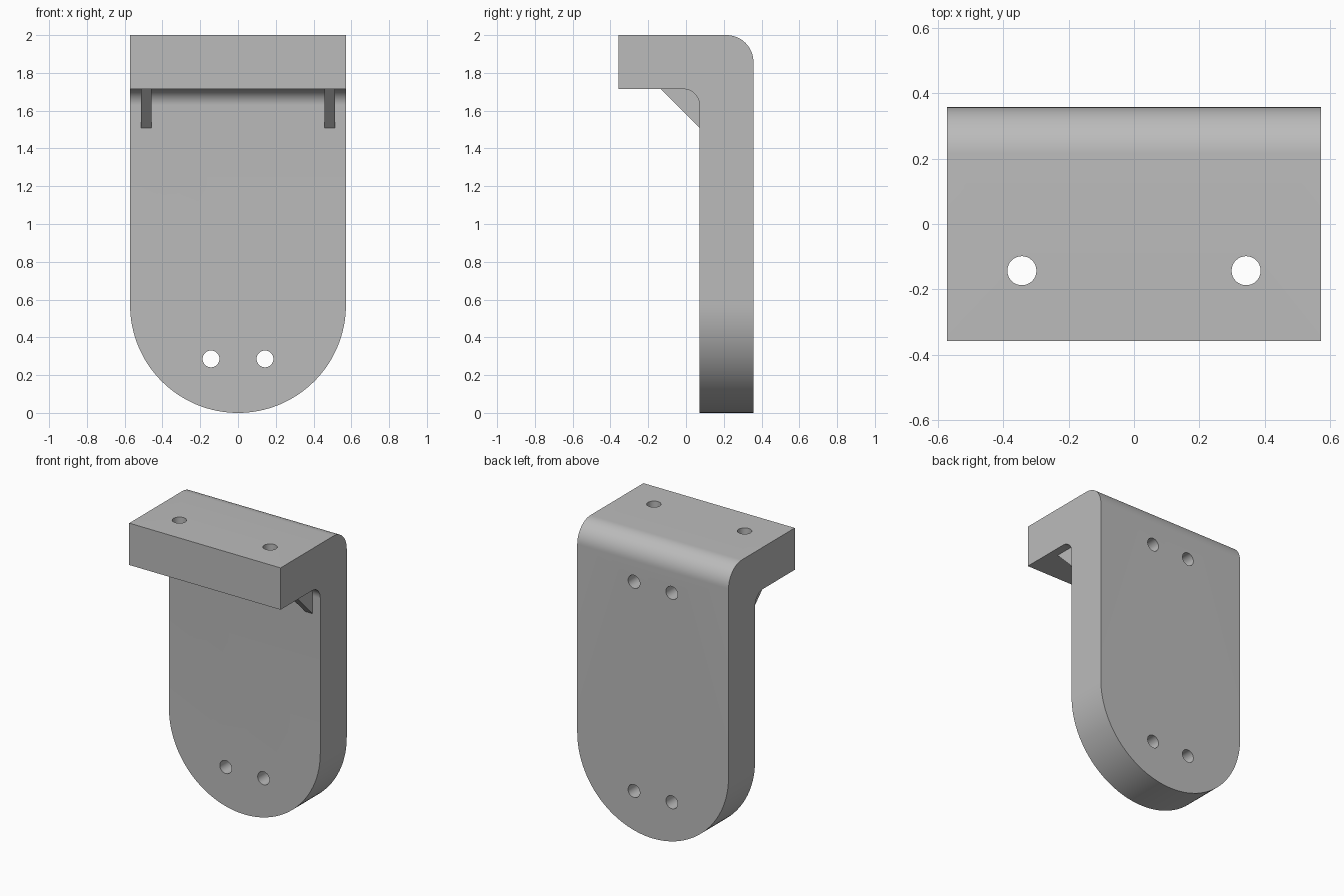
import bpy, bmesh, math
from mathutils import Vector

cube = bpy.data.objects.get("Cube")
if cube:
    bpy.data.objects.remove(cube, do_unlink=True)

U = 1 / 7                      # bracket module
HALF_W, FRONT, BACK, TOP = 4 * U, -2.5 * U, 2.5 * U, 2.0
FACE, UNDER = 0.5 * U, TOP - 2 * U   # front of the plate, underside of the shelf
HOLE_R = 0.0445

grey = bpy.data.materials.new("plain grey")
grey.use_nodes = True
COLOUR = (0.5, 0.5, 0.5, 1)
grey.diffuse_color = COLOUR
grey.node_tree.nodes["Principled BSDF"].inputs["Base Color"].default_value = COLOUR


def arc(cx, cy, r, start, end, steps):
    """Points on an arc, angles in degrees."""
    angles = [math.radians(start + (end - start) * i / steps) for i in range(steps + 1)]
    return [(cx + r * math.cos(a), cy + r * math.sin(a)) for a in angles]


def prism(name, points, place, sweep):
    """Sweep a flat outline into a solid."""
    bm = bmesh.new()
    face = bm.faces.new([bm.verts.new(place(*p)) for p in points])
    result = bmesh.ops.extrude_face_region(bm, geom=[face])
    verts = [v for v in result["geom"] if isinstance(v, bmesh.types.BMVert)]
    bmesh.ops.translate(bm, verts=verts, vec=Vector(sweep))
    bmesh.ops.recalc_face_normals(bm, faces=bm.faces)
    mesh = bpy.data.meshes.new(name)
    bm.to_mesh(mesh)
    bm.free()
    mesh.materials.append(grey)
    obj = bpy.data.objects.new(name, mesh)
    bpy.context.collection.objects.link(obj)
    return obj


def cut(target, tool, operation):
    """Apply a boolean and discard its tool."""
    tool.hide_render = True
    mod = target.modifiers.new(operation.lower(), "BOOLEAN")
    mod.operation, mod.solver, mod.object = operation, "EXACT", tool
    bpy.context.view_layer.objects.active = target
    bpy.ops.object.modifier_apply(modifier=mod.name)
    bpy.data.objects.remove(tool, do_unlink=True)


# Bracket: bent side profile with rounded outer and inner corners
inner = 0.6 * U
profile = [(FRONT, UNDER), (FRONT, TOP)]
profile += arc(BACK - U, TOP - U, U, 90, 0, 16)
profile += [(BACK, -0.1), (FACE, -0.1)]
profile += arc(FACE - inner, UNDER - inner, inner, 0, 90, 16)
bracket = prism("bracket", profile, lambda y, z: (-1, y, z), (2, 0, 0))

# Rounded lower end and straight sides
outline = arc(0, HALF_W, HALF_W, 180, 360, 64) + [(HALF_W, 2.2), (-HALF_W, 2.2)]
cut(bracket, prism("outline_cutter", outline, lambda x, z: (x, -1, z), (0, 2, 0)), "INTERSECT")

# Screw holes: through the lower plate and shelf, blind behind the shelf
for side in (-1, 1):
    for z, depth in ((2 * U, 1), (12 * U, BACK + 0.1 - FACE)):
        circle = arc(side * U, z, HOLE_R, 0, 348.75, 31)
        hole = prism("hole_cutter", circle, lambda x, z: (x, BACK + 0.1, z), (0, -depth, 0))
        cut(bracket, hole, "DIFFERENCE")
    circle = arc(side * 2.4 * U, -U, HOLE_R, 0, 348.75, 31)
    cut(bracket, prism("hole_cutter", circle, lambda x, y: (x, y, 1.5), (0, 0, 1)), "DIFFERENCE")

bpy.ops.object.select_all(action="DESELECT")
bracket.select_set(True)
bpy.context.view_layer.objects.active = bracket
bpy.ops.object.shade_smooth_by_angle(angle=math.radians(30))

# Triangular gussets in the inner corner
reach, sunk = 0.206, 0.01
gusset = [(FACE - reach, UNDER), (FACE, UNDER - reach), (FACE + sunk, UNDER - reach),
          (FACE + sunk, UNDER + sunk), (FACE - reach, UNDER + sunk)]
for name, x in (("left_gusset", 3.2 * U), ("right_gusset", -3.6 * U)):
    prism(name, gusset, lambda y, z: (x, y, z), (0.4 * U, 0, 0))
